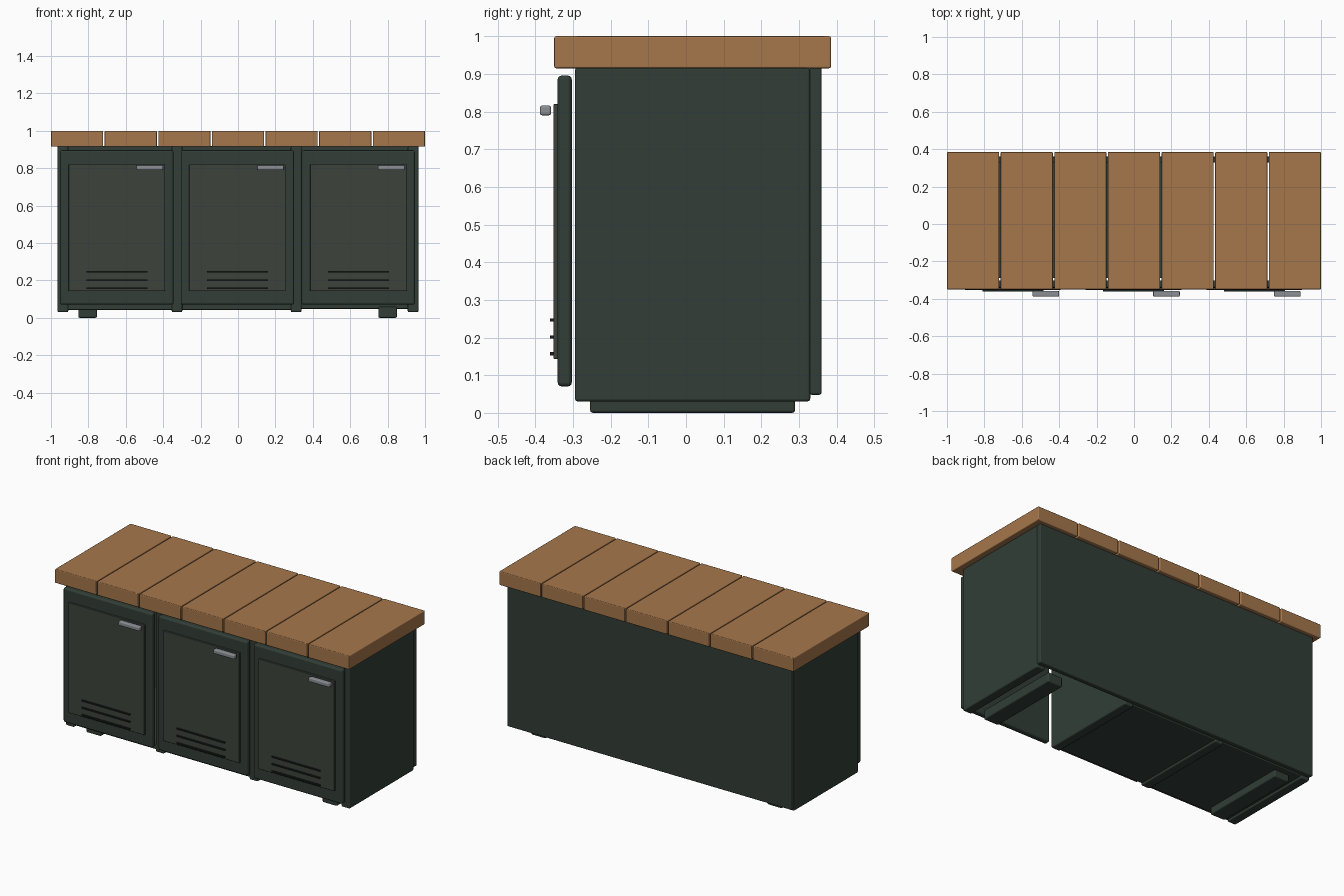
import bpy

if "Cube" in bpy.data.objects:
    bpy.data.objects.remove(bpy.data.objects["Cube"])


def material(name, r, g, b):
    m = bpy.data.materials.new(name)
    m.diffuse_color = (r, g, b, 1)
    m.use_nodes = True
    m.node_tree.nodes["Principled BSDF"].inputs["Base Color"].default_value = m.diffuse_color
    return m


WOOD = material("oiled_wood", 0.38, 0.185, 0.072)
GREEN = material("dark_green_paint", 0.032, 0.048, 0.038)
PANEL = material("door_panel_green", 0.045, 0.056, 0.043)
DARK = material("vent_dark", 0.012, 0.015, 0.013)
STEEL = material("steel", 0.26, 0.28, 0.30)


def box(name, x, y, z, mat, bevel=0.006, segments=2):
    """Bevelled box from (min, max) ranges on each axis."""
    bpy.ops.mesh.primitive_cube_add(size=1)
    ob = bpy.context.object
    ob.name = name
    ob.data.name = name
    lo, hi = zip(x, y, z)
    for v in ob.data.vertices:
        v.co = [lo[i] if v.co[i] < 0 else hi[i] for i in range(3)]
    ob.data.materials.append(mat)
    bpy.ops.object.shade_smooth_by_angle()
    if bevel:
        mod = ob.modifiers.new("bevel", 'BEVEL')
        mod.width = bevel
        mod.segments = segments
        mod.harden_normals = True
    return ob


# Worktop planks
PITCH, WIDTH = 0.2868, 0.279
for i in range(7):
    c = (i - 3) * PITCH
    box(f"worktop_plank_{i + 1}", (c - WIDTH / 2, c + WIDTH / 2),
        (-0.35, 0.385), (0.915, 1.0), WOOD, 0.005)

# Upright side panels and dividers
for name, c in (("left_side", -0.936), ("left_divider", -0.326),
                ("right_divider", 0.311), ("right_side", 0.936)):
    box(name, (c - 0.029, c + 0.029), (-0.295, 0.33), (0.03, 0.918), GREEN, 0.008)

# Back panel
box("back_panel", (-0.965, 0.965), (0.328, 0.36), (0.048, 0.918), GREEN, 0.006)

# Bottom boards: the right bay is open underneath
box("left_bottom_board", (-0.91, -0.35), (-0.29, 0.33), (0.042, 0.075), GREEN, 0.005)
box("middle_bottom_board", (-0.30, 0.285), (-0.29, 0.33), (0.042, 0.075), GREEN, 0.005)

# Foot runners
for side, c in (("left", -0.804), ("right", 0.80)):
    box(f"{side}_foot_runner", (c - 0.05, c + 0.05), (-0.255, 0.29), (0, 0.06), GREEN, 0.008)

# Doors with raised panel, vent slats and handle
for label, c in (("left", -0.648), ("middle", -0.003), ("right", 0.643)):
    box(f"{label}_door", (c - 0.303, c + 0.303), (-0.341, -0.303), (0.07, 0.896), GREEN, 0.012, 3)
    box(f"{label}_door_panel", (c - 0.258, c + 0.258), (-0.352, -0.338), (0.143, 0.82), PANEL, 0.003)
    for k in range(3):
        z = 0.157 + k * 0.0445
        box(f"{label}_vent_slat_{k + 1}", (c - 0.163, c + 0.163), (-0.361, -0.350),
            (z - 0.004, z + 0.004), DARK, 0)
    box(f"{label}_door_handle", (c + 0.105, c + 0.248), (-0.388, -0.358),
        (0.79, 0.816), STEEL, 0.006)
